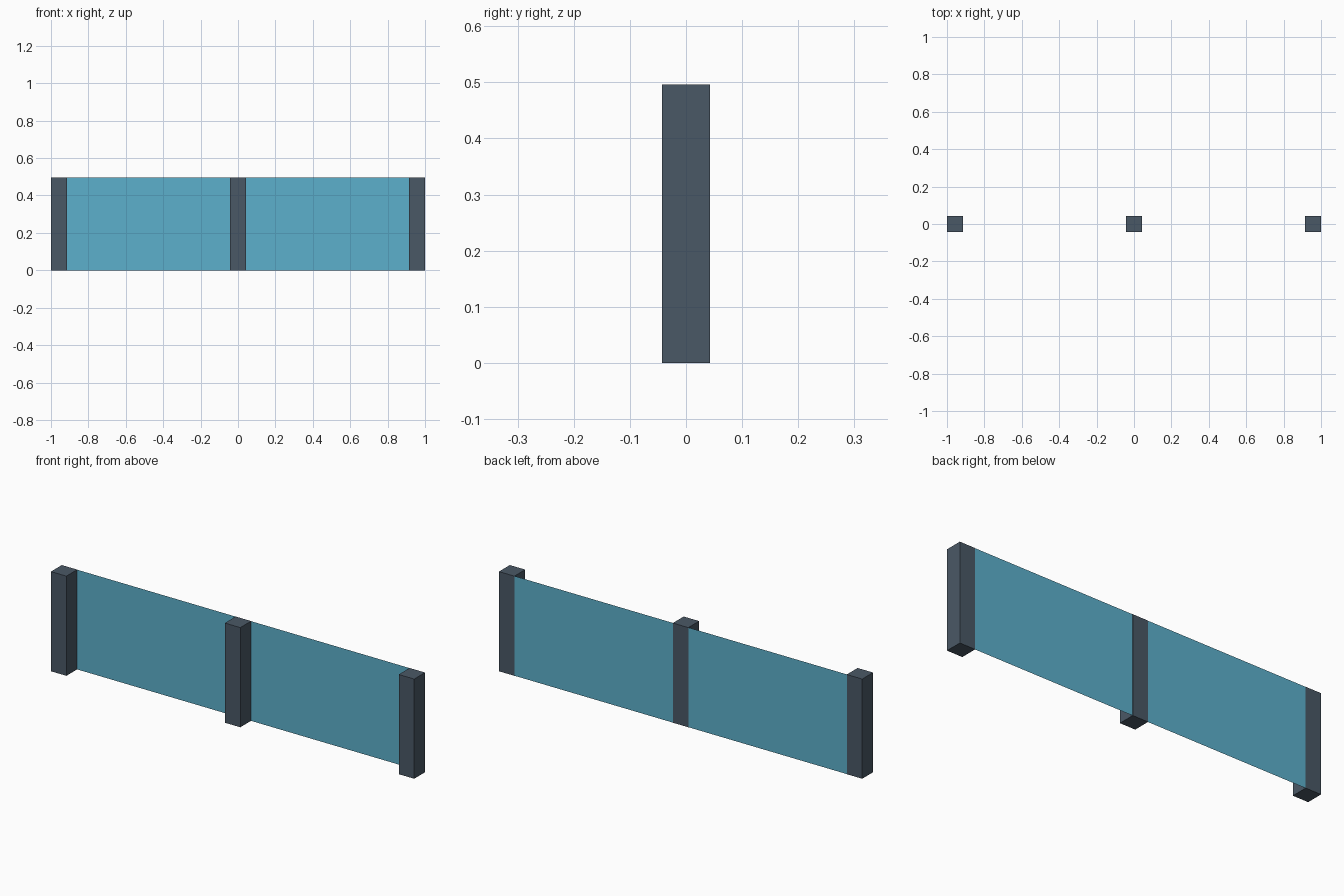
import bpy
import bmesh

if "Cube" in bpy.data.objects:
    bpy.data.objects.remove(bpy.data.objects["Cube"])

HEIGHT = 0.496
HALF = 0.0425      # half the post width
PANEL_Y = 0.0415   # panels sit almost flush with the back of the posts


def linear(c):
    c /= 255
    return c / 12.92 if c <= 0.04045 else ((c + 0.055) / 1.055) ** 2.4


def material(name, rgb):
    m = bpy.data.materials.new(name)
    m.diffuse_color = (*[linear(c) for c in rgb], 1)
    m.use_nodes = True
    m.node_tree.nodes["Principled BSDF"].inputs["Base Color"].default_value = m.diffuse_color
    return m


def finish(name, bm, mat):
    me = bpy.data.meshes.new(name)
    bm.to_mesh(me)
    bm.free()
    me.materials.append(mat)
    bpy.context.collection.objects.link(bpy.data.objects.new(name, me))


post_grey = material("slate grey", (74, 88, 102))
panel_blue = material("glass blue", (92, 176, 204))

# Square posts at both ends and the middle
post_x = {"left": -1 + HALF, "middle": 0.0, "right": 1 - HALF}
for side, x in post_x.items():
    bm = bmesh.new()
    bmesh.ops.create_cube(bm, size=1)
    for v in bm.verts:
        v.co = (x + v.co.x * 2 * HALF, v.co.y * 2 * HALF, (v.co.z + 0.5) * HEIGHT)
    finish(side + "_post", bm, post_grey)

# Thin sheet panels spanning between neighbouring posts
for side, a, b in (("left", "left", "middle"), ("right", "middle", "right")):
    x0, x1 = post_x[a] + HALF, post_x[b] - HALF
    bm = bmesh.new()
    corners = ((x0, 0), (x1, 0), (x1, HEIGHT), (x0, HEIGHT))
    bm.faces.new([bm.verts.new((x, PANEL_Y, z)) for x, z in corners])
    finish(side + "_panel", bm, panel_blue)
